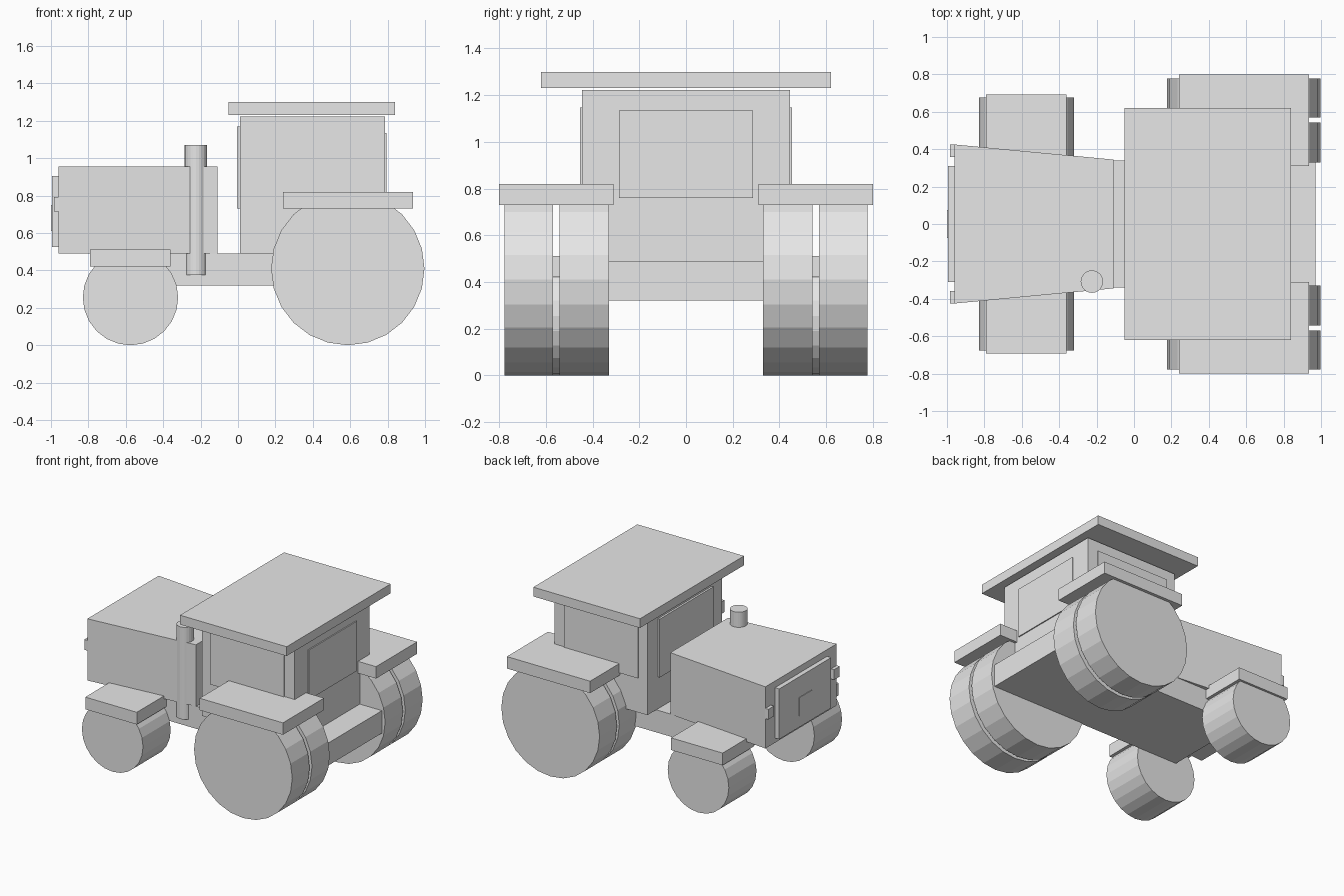
import bpy
import bmesh
import math
from mathutils import Matrix

cube = bpy.data.objects.get("Cube")
if cube:
    bpy.data.objects.remove(cube, do_unlink=True)

grey = bpy.data.materials.new("plain_grey")
grey.use_nodes = True
grey.diffuse_color = (0.8, 0.8, 0.8, 1)
grey.node_tree.nodes["Principled BSDF"].inputs["Base Color"].default_value = (0.8, 0.8, 0.8, 1)


def finish(name, bm):
    bmesh.ops.recalc_face_normals(bm, faces=bm.faces)
    mesh = bpy.data.meshes.new(name)
    bm.to_mesh(mesh)
    bm.free()
    mesh.materials.append(grey)
    obj = bpy.data.objects.new(name, mesh)
    bpy.context.collection.objects.link(obj)
    return obj


def box(name, x, y, z):
    """Box from (low, high) ranges on each axis."""
    bm = bmesh.new()
    bmesh.ops.create_cube(bm, size=1)
    for v in bm.verts:
        v.co = [(a + b) / 2 + c * (b - a) for (a, b), c in zip((x, y, z), v.co)]
    return finish(name, bm)


def cylinder(name, centre, radius, depth, sides, matrix=Matrix()):
    bm = bmesh.new()
    bmesh.ops.create_cone(bm, cap_ends=True, segments=sides, radius1=radius,
                          radius2=radius, depth=depth,
                          matrix=Matrix.Translation(centre) @ matrix)
    return finish(name, bm)


def wheel(name, x, y, radius):
    return cylinder(name, (x, sum(y) / 2, radius), radius, abs(y[1] - y[0]), 24,
                    Matrix.Rotation(math.pi / 2, 4, 'X'))


# Chassis
box("chassis", (-0.66, 0.97), (-0.34, 0.34), (0.32, 0.49))

# Bonnet, narrowing towards the cab
bonnet = box("bonnet", (-0.96, -0.11), (-0.425, 0.425), (0.49, 0.955))
for v in bonnet.data.vertices:
    if v.co.x > -0.5:
        v.co.y *= 0.81

# Grille and its badge plate
box("grille", (-0.995, -0.955), (-0.31, 0.31), (0.525, 0.905))
box("grille_plate", (-0.999, -0.994), (-0.075, 0.075), (0.61, 0.75))

# Exhaust, partly sunk into the bonnet side
cylinder("exhaust_pipe", (-0.225, -0.308, 0.722), 0.06, 0.695, 24)

# Cab, windows and roof
box("cab", (0.01, 0.785), (-0.445, 0.445), (0.49, 1.222))
box("front_window", (-0.005, 0.015), (-0.32, 0.32), (0.73, 1.17))
box("rear_window", (0.78, 0.793), (-0.288, 0.288), (0.76, 1.135))
box("roof", (-0.05, 0.84), (-0.62, 0.62), (1.23, 1.3))

# Paired parts on both sides
for label, s in (("near", -1), ("far", 1)):
    def span(a, b):
        return tuple(sorted((s * a, s * b)))

    box(label + "_side_window", (0.085, 0.7), span(0.44, 0.453), (0.75, 1.147))
    box(label + "_headlight", (-0.985, -0.955), span(0.358, 0.425), (0.715, 0.792))
    wheel(label + "_front_wheel", -0.575, span(0.345, 0.675), 0.255)
    box(label + "_front_fender", (-0.79, -0.36), span(0.325, 0.692), (0.42, 0.512))
    wheel(label + "_rear_inner_wheel", 0.587, span(0.33, 0.542), 0.41)
    wheel(label + "_rear_outer_wheel", 0.587, span(0.57, 0.777), 0.41)
    box(label + "_rear_fender", (0.24, 0.935), span(0.31, 0.8), (0.73, 0.82))
